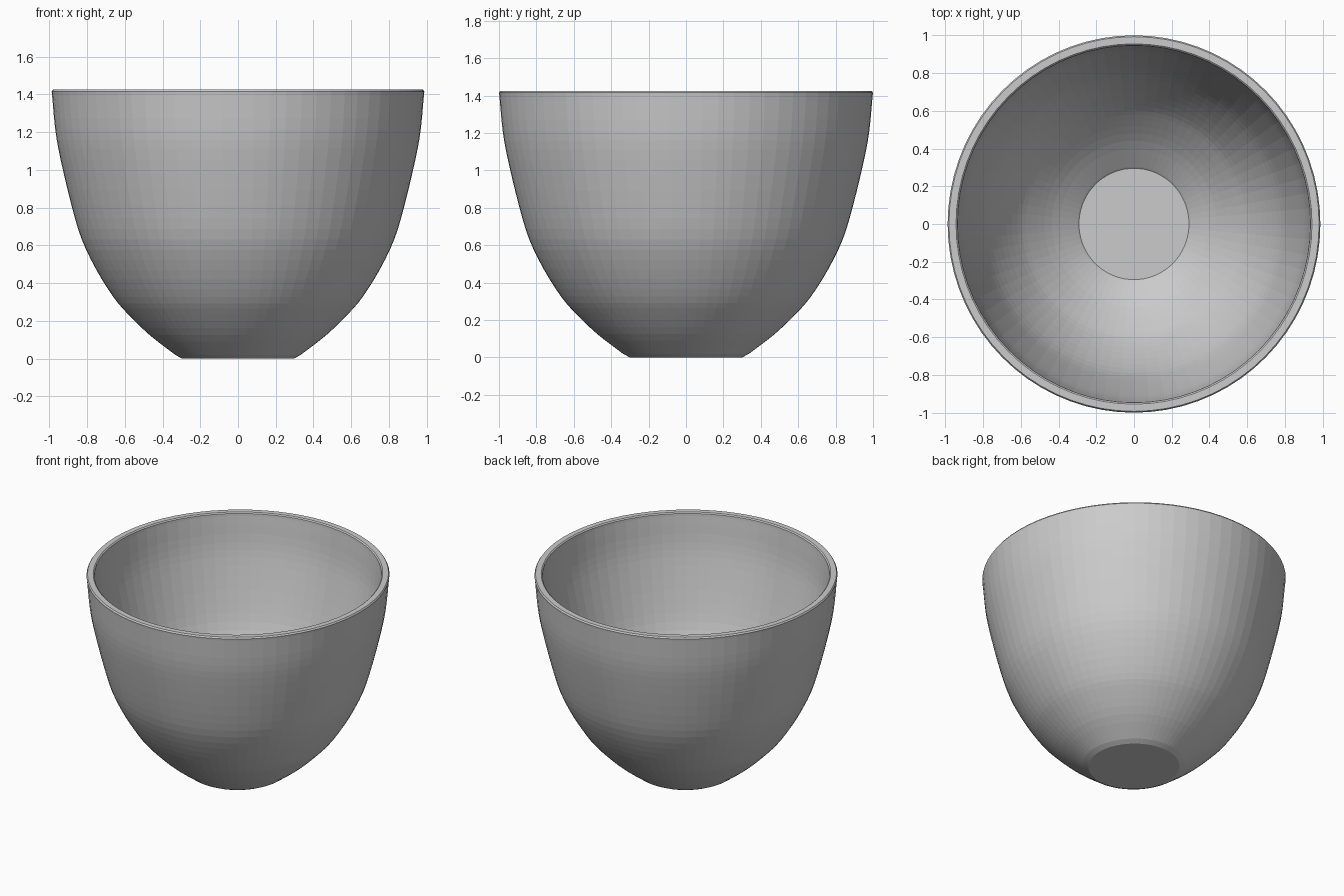
import bpy, bmesh, math
from mathutils import Vector

if "Cube" in bpy.data.objects:
    bpy.data.objects.remove(bpy.data.objects["Cube"])

SEG = 72          # sides around the bowl
WALL = 0.052      # wall thickness
SX, SY = 0.988, 1.0   # the bowl is very slightly oval

# Outer wall profile (radius, height), from foot to rim
KEYS = [Vector(p) for p in [(0.335, 0.018), (0.475, 0.125), (0.59, 0.235), (0.668, 0.325),
        (0.76, 0.47), (0.838, 0.63), (0.893, 0.81), (0.952, 1.055), (0.98, 1.21), (0.998, 1.40)]]


def smooth(pts, n):
    """Catmull-Rom curve through the points."""
    p = [2 * pts[0] - pts[1]] + pts + [2 * pts[-1] - pts[-2]]
    out = []
    for i in range(1, len(p) - 2):
        a, b, c, d = p[i - 1:i + 3]
        for k in range(n):
            t = k / n
            out.append(0.5 * (2 * b + (c - a) * t + (2 * a - 5 * b + 4 * c - d) * t ** 2
                              + (3 * b - a - 3 * c + d) * t ** 3))
    return out + [pts[-1]]


outer = smooth(KEYS, 3)

# Inner wall: the outer curve moved inwards by the wall thickness
inner = []
for i, p in enumerate(outer):
    t = (outer[min(i + 1, len(outer) - 1)] - outer[max(i - 1, 0)]).normalized()
    inner.append(p + Vector((-t.y, t.x)) * WALL)
inner[-1].y = 1.40

# Complete section: foot, outer wall, softened rim, inner wall, floor
rim = [Vector(p) for p in [(1.0, 1.415), (0.993, 1.425), (0.955, 1.425), (0.947, 1.418)]]
section = [Vector((0.30, 0.0))] + outer + rim + inner[::-1] + [Vector((0.295, 0.052))]

# Spin the section round the z axis
bm = bmesh.new()
rings = []
for p in section:
    rings.append([bm.verts.new((SX * p.x * math.cos(2 * math.pi * s / SEG),
                                SY * p.x * math.sin(2 * math.pi * s / SEG), p.y))
                  for s in range(SEG)])
for a, b in zip(rings, rings[1:]):
    for s in range(SEG):
        n = (s + 1) % SEG
        bm.faces.new((a[s], a[n], b[n], b[s]))
bm.faces.new(rings[0][::-1])   # underside of the foot
bm.faces.new(rings[-1])        # inside floor
bmesh.ops.recalc_face_normals(bm, faces=bm.faces)

mesh = bpy.data.meshes.new("bowl")
bm.to_mesh(mesh)
bm.free()
bowl = bpy.data.objects.new("bowl", mesh)
bpy.context.collection.objects.link(bowl)

mat = bpy.data.materials.new("light grey")
mat.diffuse_color = (0.6, 0.6, 0.6, 1)
mat.use_nodes = True
mat.node_tree.nodes["Principled BSDF"].inputs["Base Color"].default_value = mat.diffuse_color
mesh.materials.append(mat)
